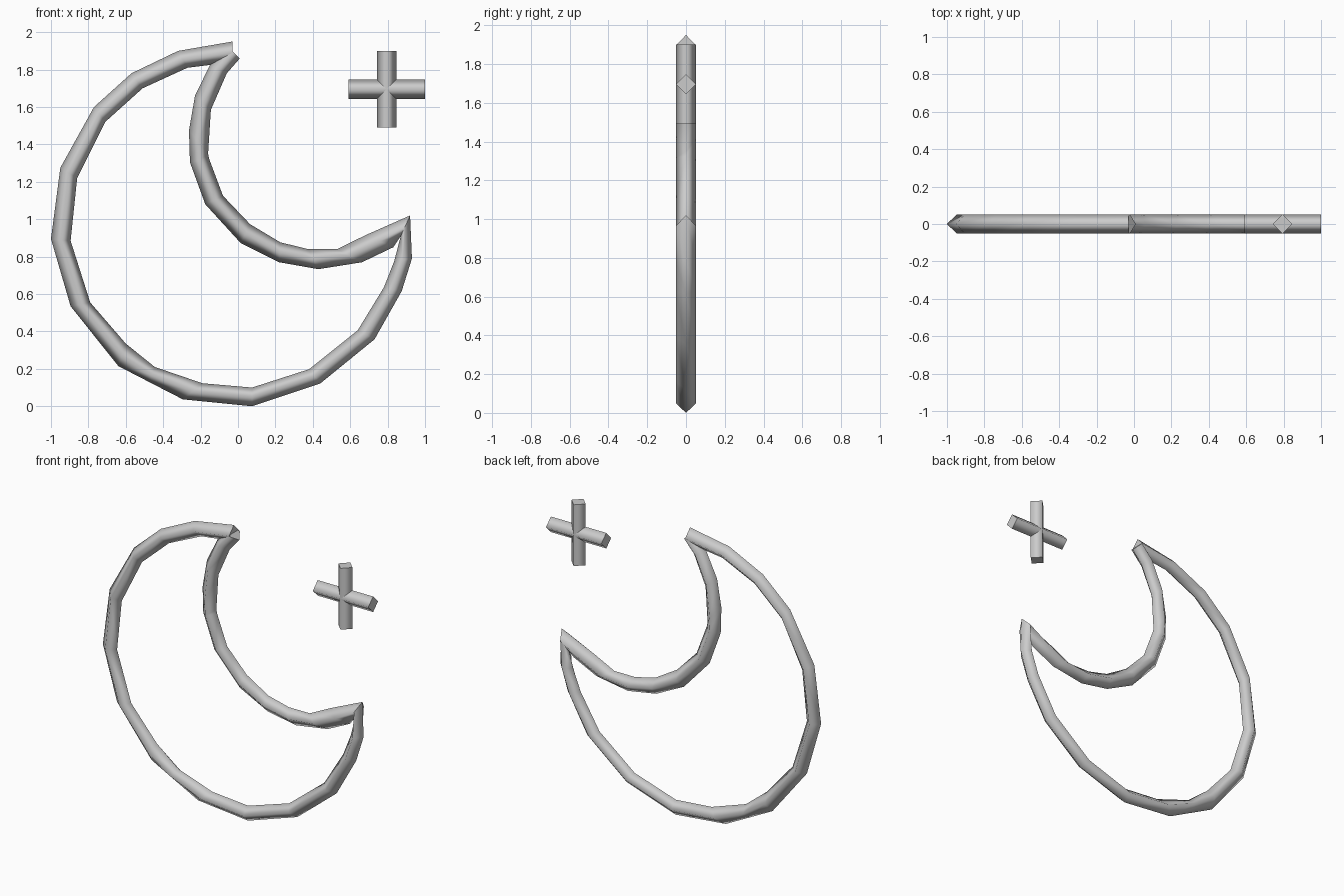
import bpy

if "Cube" in bpy.data.objects:
    bpy.data.objects.remove(bpy.data.objects["Cube"])

R = 0.052  # tube half-width

grey = bpy.data.materials.new("plain grey")
grey.diffuse_color = (0.6, 0.6, 0.6, 1)
grey.use_nodes = True
grey.node_tree.nodes["Principled BSDF"].inputs["Base Color"].default_value = grey.diffuse_color


def tube(name, rings, caps):
    """Diamond-section tube; each ring is (x, z) of one edge and of the opposite edge."""
    verts, faces = [], []
    for ax, az, bx, bz in rings:
        mx, mz = (ax + bx) / 2, (az + bz) / 2
        verts += [(ax, 0, az), (mx, -R, mz), (bx, 0, bz), (mx, R, mz)]
    for i in range(len(rings) - 1):
        for j in range(4):
            k = (j + 1) % 4
            faces.append((4*i + j, 4*i + k, 4*i + 4 + k, 4*i + 4 + j))
    # caps get their own vertices so that their rims stay crisp
    for ring in caps:
        base = 4 * (ring % len(rings))
        n = len(verts)
        verts += verts[base:base + 4]
        order = (0, 1, 2, 3) if ring else (3, 2, 1, 0)
        faces.append(tuple(n + j for j in order))
    mesh = bpy.data.meshes.new(name)
    mesh.from_pydata(verts, [], faces)
    mesh.materials.append(grey)
    mesh.shade_smooth()
    obj = bpy.data.objects.new(name, mesh)
    bpy.context.collection.objects.link(obj)
    # consistent outward normals
    import bmesh
    bm = bmesh.new()
    bm.from_mesh(mesh)
    bmesh.ops.recalc_face_normals(bm, faces=bm.faces)
    side = max(bm.faces, key=lambda f: -f.calc_center_median().y)
    if side.normal.y > 0:
        bmesh.ops.reverse_faces(bm, faces=bm.faces)
    # caps face away from the neighbouring ring
    bm.faces.ensure_lookup_table()
    for c, ring in enumerate(caps):
        f = bm.faces[len(faces) - len(caps) + c]
        a, b = (rings[0], rings[1]) if ring == 0 else (rings[-1], rings[-2])
        out = ((a[0] + a[2] - b[0] - b[2]), (a[1] + a[3] - b[1] - b[3]))
        if f.normal.x * out[0] + f.normal.z * out[1] < 0:
            f.normal_flip()
    bm.to_mesh(mesh)
    bm.free()


# outer arc of the crescent: outside edge, inside edge
tube("outer_arc", [
    (-0.03, 1.95, -0.03, 1.84), (-0.32, 1.90, -0.27, 1.81),
    (-0.57, 1.78, -0.51, 1.70), (-0.77, 1.60, -0.71, 1.52),
    (-0.95, 1.275, -0.86, 1.22), (-1.0, 0.895, -0.895, 0.885),
    (-0.895, 0.535, -0.79, 0.555), (-0.64, 0.215, -0.60, 0.335),
    (-0.47, 0.127, -0.445, 0.21), (-0.295, 0.037, -0.19, 0.123),
    (0.075, 0.0, 0.075, 0.10), (0.44, 0.122, 0.38, 0.198),
    (0.73, 0.358, 0.64, 0.406), (0.875, 0.615, 0.78, 0.636),
    (0.93, 0.79, 0.835, 0.775), (0.92, 1.02, 0.87, 0.91)], caps=[0])

# inner arc of the crescent: open side edge, crescent side edge
tube("inner_arc", [
    (0.01, 1.86, -0.055, 1.925), (-0.06, 1.78, -0.15, 1.825),
    (-0.145, 1.585, -0.23, 1.66), (-0.16, 1.35, -0.262, 1.475),
    (-0.155, 1.325, -0.257, 1.305), (-0.08, 1.125, -0.175, 1.08),
    (0.065, 0.973, 0.015, 0.872), (0.225, 0.877, 0.22, 0.77),
    (0.375, 0.84, 0.43, 0.733), (0.53, 0.84, 0.663, 0.77),
    (0.68, 0.914, 0.83, 0.85), (0.92, 1.02, 0.87, 0.91)], caps=[0])

# small plus-shaped star
X, Z, L = 0.795, 1.695, 0.205
tube("star_upright", [(X - R, Z - L, X + R, Z - L), (X - R, Z + L, X + R, Z + L)], caps=[0, -1])
tube("star_crossbar", [(X - L, Z - R, X - L, Z + R), (X + L, Z - R, X + L, Z + R)], caps=[0, -1])
